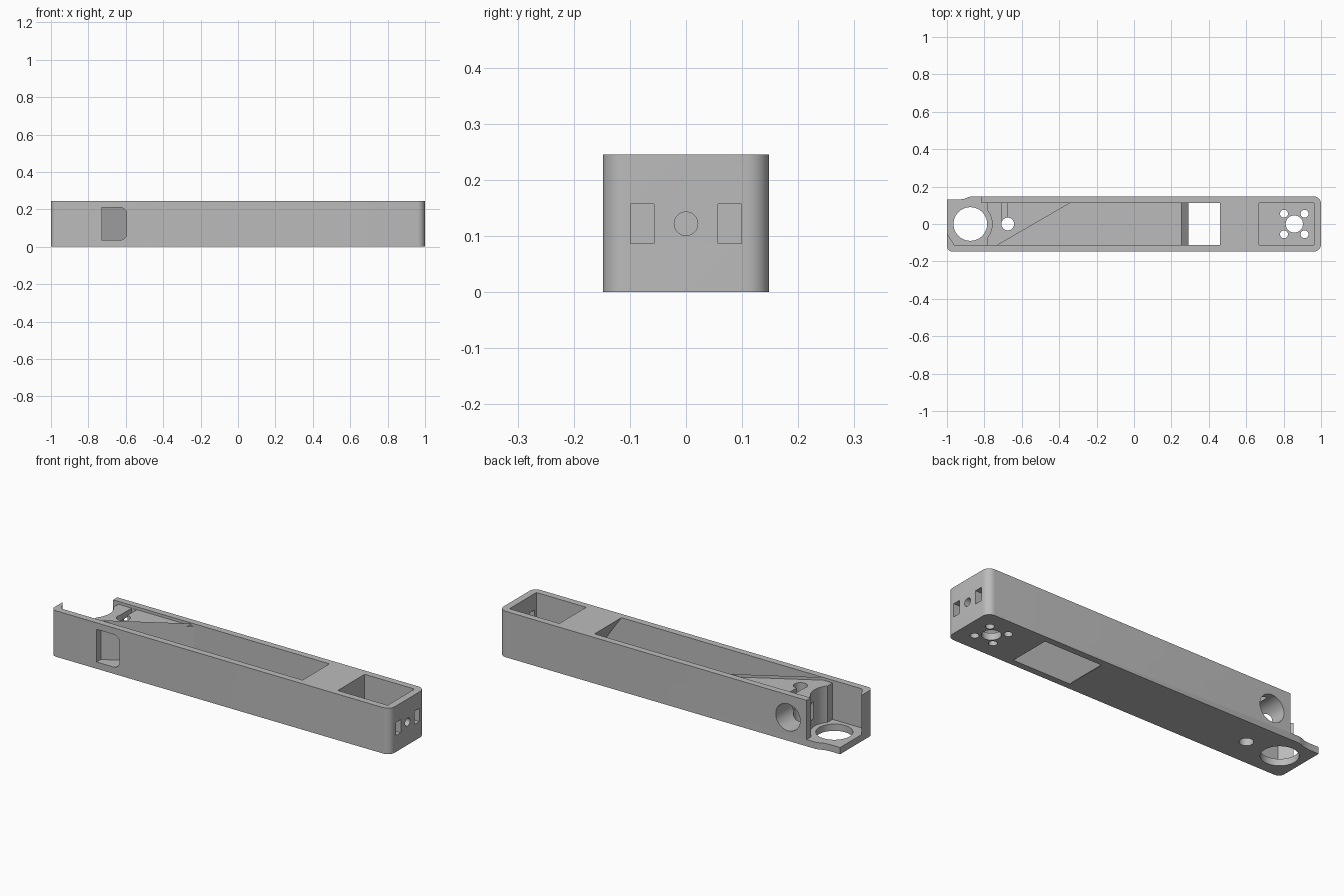
import bpy, bmesh
from math import cos, sin, pi
from mathutils import Vector

if "Cube" in bpy.data.objects:
    bpy.data.objects.remove(bpy.data.objects["Cube"], do_unlink=True)

FLOOR, TOP, HALF, INNER = 0.036, 0.245, 0.148, 0.113
ABOVE = 0.3

# Axis mappings: profile coordinates (a, b) and extrusion height c to x, y, z
AXES = {
    "z": lambda a, b, c: (a, b, c),
    "y": lambda a, b, c: (a, c, b),
    "x": lambda a, b, c: (c, a, b),
}


def prism(name, pts, lo, hi, axis="z"):
    place = AXES[axis]
    bm = bmesh.new()
    base = [bm.verts.new(place(a, b, lo)) for a, b in pts]
    cap = [bm.verts.new(place(a, b, hi)) for a, b in pts]
    n = len(pts)
    bm.faces.new(base)
    bm.faces.new(cap)
    for i in range(n):
        j = (i + 1) % n
        bm.faces.new((base[i], base[j], cap[j], cap[i]))
    bmesh.ops.recalc_face_normals(bm, faces=bm.faces)
    mesh = bpy.data.meshes.new(name)
    bm.to_mesh(mesh)
    bm.free()
    obj = bpy.data.objects.new(name, mesh)
    bpy.context.collection.objects.link(obj)
    return obj


def rect(a0, a1, b0, b1):
    return [(a0, b0), (a1, b0), (a1, b1), (a0, b1)]


def circle(a, b, r, n=48):
    return [(a + r * cos(2 * pi * i / n), b + r * sin(2 * pi * i / n)) for i in range(n)]


def rounded(a0, a1, b0, b1, radii, n=8):
    # Corners run: low-low, high-low, high-high, low-high
    pts = []
    for k, (a, b, r) in enumerate(zip((a0, a1, a1, a0), (b0, b0, b1, b1), radii)):
        if not r:
            pts.append((a, b))
            continue
        ca = a + r if a == a0 else a - r
        cb = b + r if b == b0 else b - r
        for i in range(n + 1):
            t = pi + k * pi / 2 + i / n * pi / 2
            pts.append((ca + r * cos(t), cb + r * sin(t)))
    return pts


body = prism("arm_body", rounded(-1, 1, -HALF, HALF, (0.03, 0.04, 0.04, 0)), 0, TOP)


def cut(pts, lo, hi, axis="z"):
    cutter = prism("cutter", pts, lo, hi, axis)
    cutter.hide_render = True
    mod = body.modifiers.new("cut", "BOOLEAN")
    mod.operation = "DIFFERENCE"
    mod.solver = "EXACT"
    mod.object = cutter
    bpy.context.view_layer.objects.active = body
    bpy.ops.object.modifier_apply(modifier=mod.name)
    bpy.data.objects.remove(cutter, do_unlink=True)


# Long channel, leaving a diagonal block at its left end
cut([(-0.73, -INNER), (0.3, -INNER), (0.3, INNER), (-0.34, INNER)], FLOOR, ABOVE)
cut([(-0.81, -INNER), (-0.73, -INNER), (-0.34, INNER), (-0.81, INNER)], 0.23, ABOVE)

# Slanted chute from the channel down through the underside
cut([(0.2, ABOVE), (0.2, FLOOR), (0.255, FLOOR), (0.325, -0.035),
     (0.654, -0.035), (0.422, ABOVE)], -INNER, INNER, "y")

# Open round seat at the left end
cut([(-1.05, 0.03), (-0.96, -INNER), (-0.785, -INNER), (-0.785, INNER),
     (-0.815, INNER), (-0.815, 0.2), (-1.05, 0.2)], FLOOR, ABOVE)
cut(circle(-0.87, 0, 0.112), FLOOR, ABOVE)
cut(circle(-0.875, 0, 0.09), -0.1, ABOVE)

# Stepped rear edge of the seat plate
cut([(-1.1, 0.13), (-0.94, 0.13), (-0.91, 0.134), (-0.885, 0.144),
     (-0.86, 0.149), (-0.86, 0.2), (-1.1, 0.2)], -0.1, ABOVE)

# Diagonal block: pin hole, slot and round rear bore
cut(circle(-0.675, 0, 0.034, 32), -0.1, ABOVE)
cut(rect(-0.706, -0.676, 0, 0.112), 0.125, ABOVE)
cut(circle(-0.705, 0.125, 0.072), 0.01, 0.2, "y")

# Front window into the channel
cut(rounded(-0.73, -0.595, FLOOR, 0.21, (0, 0.035, 0.035, 0)), -0.2, -INNER + 0.002, "y")

# Right end pocket with mounting holes in its floor
cut(rect(0.668, 0.962, -INNER, INNER), FLOOR, ABOVE)
cut(circle(0.857, 0, 0.046), -0.1, 0.1)
for sx in (-1, 1):
    for sy in (-1, 1):
        cut(circle(0.857 + sx * 0.055, sy * 0.055, 0.021, 24), -0.1, 0.1)

# Slots and hole through the right end wall
for side in (-1, 1):
    a, b = sorted((side * 0.057, side * 0.099))
    cut(rect(a, b, 0.087, 0.157), 0.9, 1.1, "x")
cut(circle(0, 0.122, 0.021, 32), 0.9, 1.1, "x")

# Material and shading
mat = bpy.data.materials.new("plain grey")
mat.use_nodes = True
grey = (0.5, 0.5, 0.5, 1)
mat.diffuse_color = grey
mat.node_tree.nodes["Principled BSDF"].inputs["Base Color"].default_value = grey
body.data.materials.clear()
body.data.materials.append(mat)
bpy.ops.object.select_all(action="DESELECT")
body.select_set(True)
bpy.context.view_layer.objects.active = body
bpy.ops.object.shade_smooth_by_angle()
